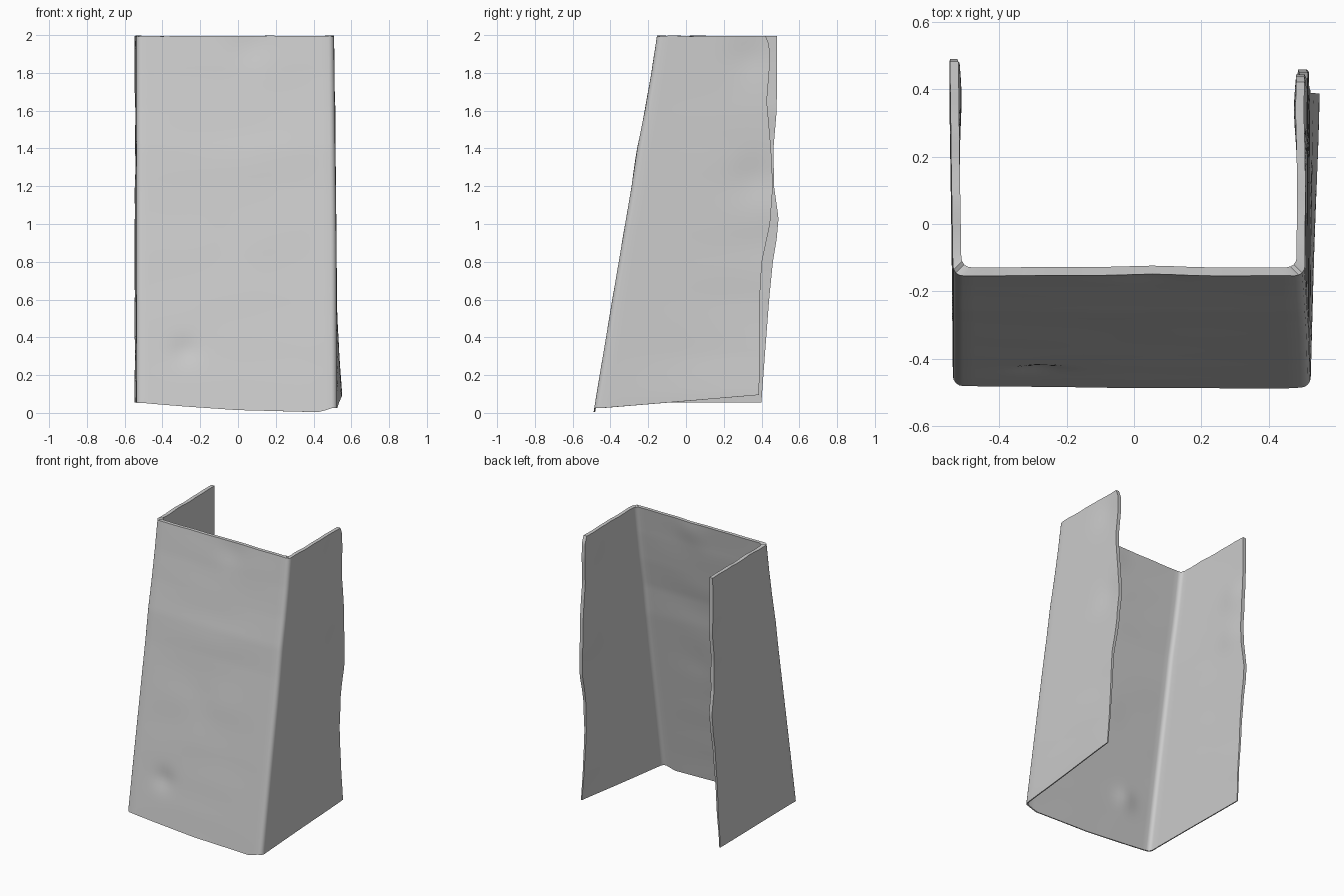
import bpy, bmesh, math
from mathutils import noise, Vector

if "Cube" in bpy.data.objects:
    bpy.data.objects.remove(bpy.data.objects["Cube"])

# Edge profiles: (height, value)
FRONT_Y = [(0, -.49), (.2, -.457), (.6, -.39), (1, -.322), (1.2, -.288), (1.4, -.258), (1.6, -.218), (1.8, -.183), (2, -.153)]
LEFT_BACK = [(0, .395), (.3, .417), (.6, .44), (.8, .46), (.92, .48), (1.03, .49), (1.2, .466), (1.4, .463), (1.6, .48), (2, .483)]
RIGHT_BACK = [(0, .387), (.6, .39), (.8, .402), (1, .445), (1.2, .46), (1.4, .45), (1.65, .428), (1.85, .444), (1.95, .44), (2, .42)]
RIGHT_FLARE = [(0, .55), (.1, .55), (.3, .535), (.6, .525), (1, .52), (1.5, .517), (2, .51)]
FRONT_BASE = [(-.55, .055), (-.3, .035), (0, .015), (.45, .004), (.55, .03)]
# Dents: (x or y along wall, height, width, depth)
FRONT_DENTS = [(-.28, .33, .07, .012), (.06, 1.93, .1, .008), (-.05, .9, .12, .005)]
RIGHT_DENTS = [(.36, 1.25, .12, .014), (.33, 1.88, .12, .014)]
LEFT_DENTS = [(.38, 1.6, .1, .01), (.36, 1.3, .1, .008)]


def lerp(table, t):
    if t <= table[0][0]:
        return table[0][1]
    for (a, p), (b, q) in zip(table, table[1:]):
        if t <= b:
            s = (t - a) / (b - a)
            return p + (q - p) * s
    return table[-1][1]


def dent(dents, a, z):
    return sum(d * math.exp(-((a - p) ** 2 + (z - h) ** 2) / (w * w)) for p, h, w, d in dents)


def wobble(a, z, seed):
    return .004 * noise.noise(Vector((a * 2, z * 5, seed)))


# Stations around the U: wall, fraction
SIDE, WIDE, ARC, ROWS = 16, 28, 4, 80
stations = ([("L", i / SIDE) for i in range(SIDE)] + [("CL", i / ARC) for i in range(ARC + 1)]
            + [("F", i / WIDE) for i in range(1, WIDE)] + [("CR", i / ARC) for i in range(ARC + 1)]
            + [("R", i / SIDE) for i in range(1, SIDE + 1)])


def point(part, f, v, inset):
    # Lower edge slopes differently on each wall
    if part == "L":
        base = .055
    elif part == "R":
        base = .025 + .07 * f
    else:
        x0 = {"CL": -.53, "CR": .53}.get(part, -.52 + 1.04 * f)
        base = lerp(FRONT_BASE, x0)
    ripple = .006 * noise.noise(Vector((f * 5, len(part) + ord(part[0]), 3)))
    top = 1.995 + max(-.006, min(.005, ripple))
    z = base + (top - base) * v
    d = inset * min(1, .3 + v * 1.2)
    r = .03
    yf = lerp(FRONT_Y, z) + d
    xl_f, xl_b = -.538 + d, -.547 + d
    xr_f, xr_b = lerp([(0, .525), (1, .52), (2, .508)], z) - d, lerp(RIGHT_FLARE, z) - d
    if part == "L":
        yb = lerp(LEFT_BACK, z)
        y = yb + (yf + r - yb) * f
        x = xl_b + (xl_f - xl_b) * f + (dent(LEFT_DENTS, y, z) + wobble(y, z, 1)) * (1 - f)
    elif part == "CL":
        a = f * math.pi / 2
        x, y = xl_f + r - r * math.cos(a), yf + r - r * math.sin(a)
    elif part == "F":
        x = xl_f + r + (xr_f - xl_f - 2 * r) * f
        y = yf + dent(FRONT_DENTS, x, z) + wobble(x, z, 5) * math.sin(math.pi * f)
    elif part == "CR":
        a = f * math.pi / 2
        x, y = xr_f - r + r * math.sin(a), yf + r - r * math.cos(a)
    else:
        y0, yb = yf + r, lerp(RIGHT_BACK, z)
        y = y0 + (yb - y0) * f
        x = xr_f + (xr_b - xr_f) * f - (dent(RIGHT_DENTS, y, z) + wobble(y, z, 9)) * f
    return x, y, z


# Bent sheet: outer and inner skins joined round the rim
bm = bmesh.new()
skins = [[[bm.verts.new(point(p, f, j / ROWS, inset)) for p, f in stations]
          for j in range(ROWS + 1)] for inset in (0, .025)]
outer, inner = skins
N = len(stations)
for g in skins:
    for j in range(ROWS):
        for i in range(N - 1):
            bm.faces.new((g[j][i], g[j][i + 1], g[j + 1][i + 1], g[j + 1][i]))
for j in (0, ROWS):
    for i in range(N - 1):
        bm.faces.new((outer[j][i], outer[j][i + 1], inner[j][i + 1], inner[j][i]))
for i in (0, N - 1):
    for j in range(ROWS):
        bm.faces.new((outer[j][i], outer[j + 1][i], inner[j + 1][i], inner[j][i]))
bmesh.ops.recalc_face_normals(bm, faces=bm.faces)
mesh = bpy.data.meshes.new("bent_sheet")
bm.to_mesh(mesh)
bm.free()
sheet = bpy.data.objects.new("bent_sheet", mesh)
bpy.context.collection.objects.link(sheet)
bpy.context.view_layer.objects.active = sheet
sheet.select_set(True)
bpy.ops.object.shade_smooth_by_angle(angle=math.radians(40))
